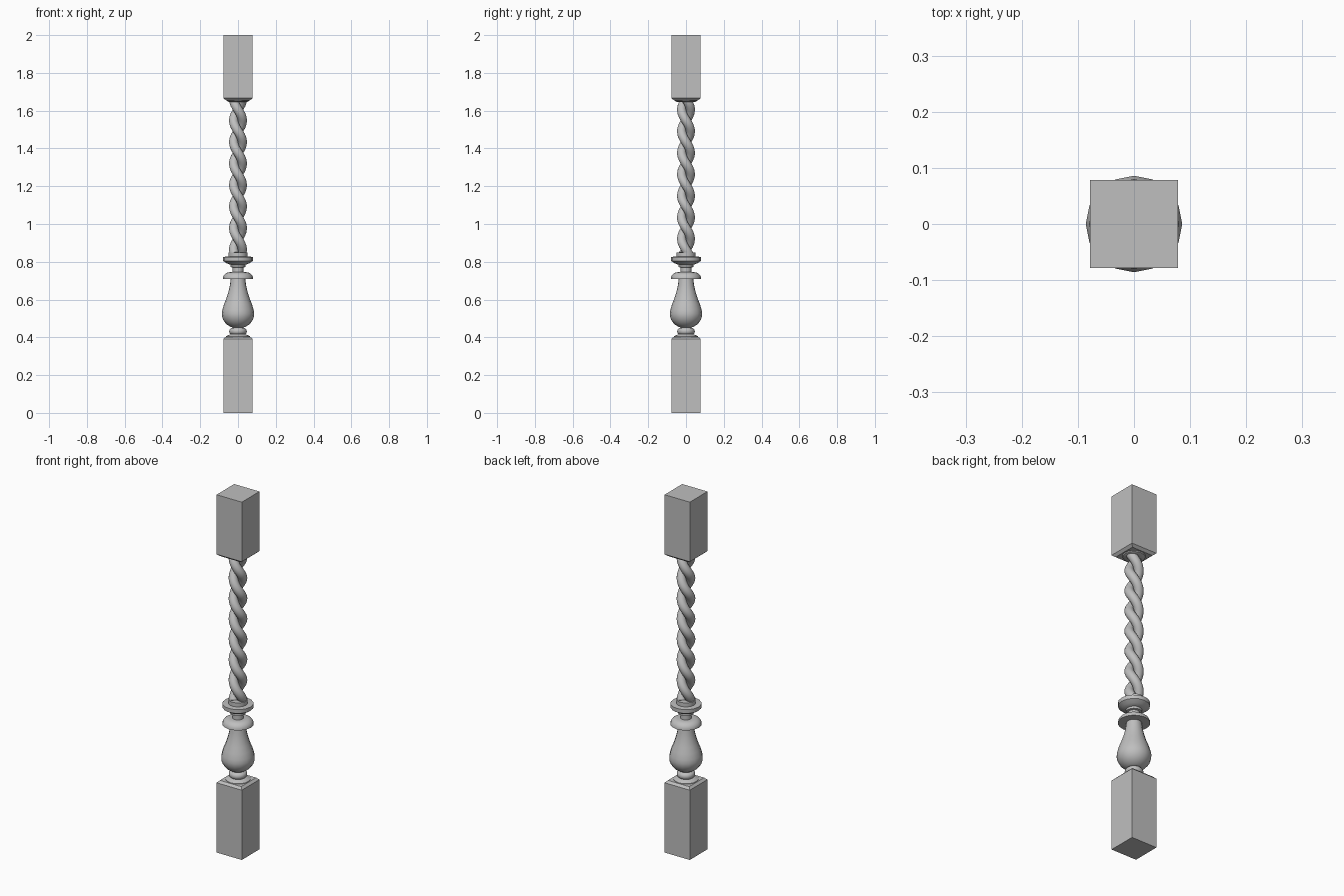
import bpy, bmesh, math
from mathutils import Vector

default = bpy.data.objects.get("Cube")
if default:
    bpy.data.objects.remove(default, do_unlink=True)

grey = bpy.data.materials.new("plain grey")
grey.use_nodes = True
COLOR = (0.52, 0.52, 0.52, 1)
grey.diffuse_color = COLOR
grey.node_tree.nodes["Principled BSDF"].inputs["Base Color"].default_value = COLOR


def skin(name, rings, smooth):
    """Skin a stack of equal vertex rings and cap both ends."""
    bm = bmesh.new()
    loops = [[bm.verts.new(p) for p in ring] for ring in rings]
    n = len(loops[0])
    for low, high in zip(loops, loops[1:]):
        for i in range(n):
            j = (i + 1) % n
            bm.faces.new((low[i], low[j], high[j], high[i]))
    bm.faces.new(loops[0][::-1])
    bm.faces.new(loops[-1])
    bmesh.ops.recalc_face_normals(bm, faces=bm.faces[:])
    mesh = bpy.data.meshes.new(name)
    bm.to_mesh(mesh)
    bm.free()
    mesh.materials.append(grey)
    obj = bpy.data.objects.new(name, mesh)
    bpy.context.collection.objects.link(obj)
    if smooth:
        bpy.ops.object.select_all(action="DESELECT")
        obj.select_set(True)
        bpy.context.view_layer.objects.active = obj
        bpy.ops.object.shade_smooth_by_angle(angle=math.radians(35))
    return obj


def turned(name, profile, sides=16):
    """Turn a (radius, height) profile around the z axis."""
    angles = [math.tau * i / sides for i in range(sides)]
    return skin(name, [[(r * math.cos(a), r * math.sin(a), z) for a in angles]
                       for r, z in profile], True)


def square(name, profile):
    """Stack square sections given as (half width, height)."""
    return skin(name, [[(h * x, h * y, z) for x, y in
                        ((-1, -1), (1, -1), (1, 1), (-1, 1))]
                       for h, z in profile], False)


def arc(radius, height, z, start, end, steps, core=0):
    """Profile points along part of an ellipse, angles in degrees."""
    points = []
    for i in range(steps + 1):
        a = math.radians(start + (end - start) * i / steps)
        points.append((core + radius * math.cos(a), z + height * math.sin(a)))
    return points


# Square blocks with shallow sloped ends toward the turning
square("bottom_block", [(0.078, 0), (0.078, 0.39), (0.066, 0.402)])
square("top_block", [(0.064, 1.655), (0.078, 1.667), (0.078, 2)])

# Turned foot and bead above the bottom block
turned("foot_ring", [(0.064, 0.395), (0.064, 0.405), (0.05, 0.412), (0.036, 0.418)])
turned("foot_bead", arc(0.018, 0.019, 0.432, -90, 90, 6, core=0.029))

# Vase with round belly and slender neck
turned("vase", arc(0.086, 0.078, 0.525, -72, 0, 6) +
       [(0.083, 0.545), (0.074, 0.575), (0.062, 0.605), (0.051, 0.64),
        (0.043, 0.675), (0.038, 0.715)])

# Domed cap, neck and collar discs
turned("domed_cap", [(0.08, 0.71)] + arc(0.038, 0.033, 0.712, 0, 90, 5, core=0.042))
turned("neck", [(0.029, 0.74), (0.029, 0.77), (0.04, 0.772), (0.04, 0.785)])
turned("collar_disc", [(0.04, 0.784), (0.06, 0.792), (0.079, 0.805),
                       (0.079, 0.826), (0.05, 0.828), (0.05, 0.85)])

# Two strands twisted into a rope shaft
BOTTOM, TOP, PITCH = 0.84, 1.662, 0.228
HELIX, STRAND, STEPS, SIDES = 0.023, 0.0245, 88, 14
for label, phase in (("left", 0), ("right", math.pi)):
    rings = []
    for s in range(STEPS + 1):
        z = BOTTOM + (TOP - BOTTOM) * s / STEPS
        a = phase + math.tau * (TOP - z) / PITCH
        out = Vector((math.cos(a), math.sin(a), 0))
        along = Vector((math.sin(a), -math.cos(a), 0)) * HELIX * math.tau / PITCH
        along.z = 1
        side = along.normalized().cross(out)
        centre = out * HELIX + Vector((0, 0, z))
        rings.append([centre + STRAND * (out * math.cos(t) + side * math.sin(t))
                      for t in (math.tau * k / SIDES for k in range(SIDES))])
    skin("rope_strand_" + label, rings, True)

# Ring under the top block
turned("top_ring", [(0.044, 1.645), (0.056, 1.65), (0.06, 1.66)])
